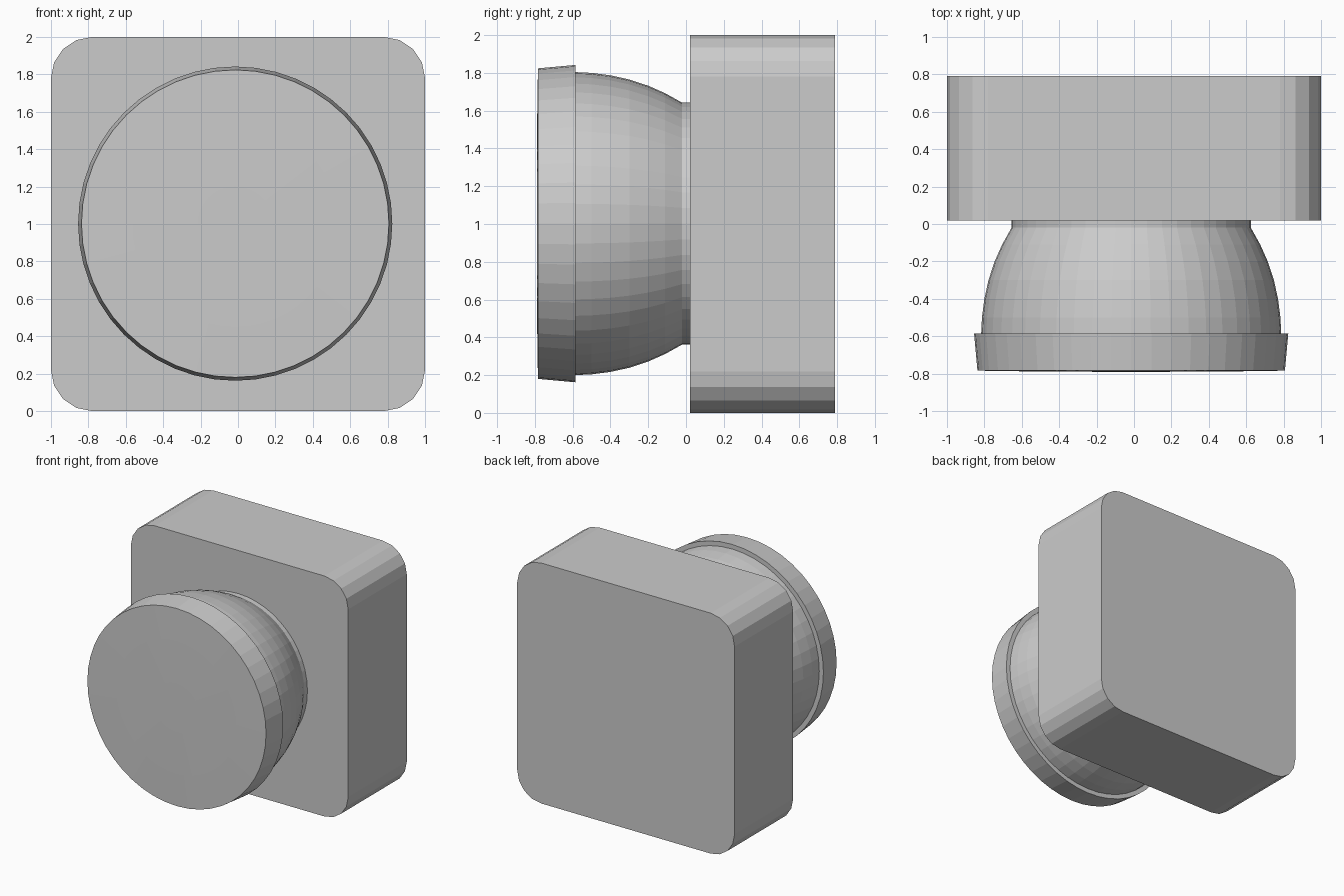
import bpy, bmesh
from math import sin, cos, pi

if "Cube" in bpy.data.objects:
    bpy.data.objects.remove(bpy.data.objects["Cube"])


def make_object(name, bm):
    bmesh.ops.recalc_face_normals(bm, faces=bm.faces[:])
    mesh = bpy.data.meshes.new(name)
    bm.to_mesh(mesh)
    bm.free()
    obj = bpy.data.objects.new(name, mesh)
    bpy.context.collection.objects.link(obj)
    return obj


def lathe_y(name, profile, cx, cz, segments=48):
    """Revolve (radius, y) points about the y direction and close both ends."""
    bm = bmesh.new()
    rings = [[bm.verts.new((cx + r * cos(2 * pi * i / segments), y,
                            cz + r * sin(2 * pi * i / segments)))
              for i in range(segments)] for r, y in profile]
    for a, b in zip(rings, rings[1:]):
        for i in range(segments):
            j = (i + 1) % segments
            bm.faces.new((a[i], a[j], b[j], b[i]))
    bm.faces.new(rings[0])
    bm.faces.new(rings[-1])
    return make_object(name, bm)


def rounded_block(name, half, radius, y0, y1, steps=4):
    """Square with rounded corners, extruded along y and standing on z = 0."""
    bm = bmesh.new()
    outline = []
    for k, (sx, sz) in enumerate(((1, 1), (-1, 1), (-1, -1), (1, -1))):
        for s in range(steps + 1):
            a = pi / 2 * (k + s / steps)
            outline.append((sx * (half - radius) + radius * cos(a),
                            half + sz * (half - radius) + radius * sin(a)))
    face = bm.faces.new([bm.verts.new((x, y0, z)) for x, z in outline])
    new = bmesh.ops.extrude_face_region(bm, geom=[face])["geom"]
    bmesh.ops.translate(bm, vec=(0, y1 - y0, 0),
                        verts=[v for v in new if isinstance(v, bmesh.types.BMVert)])
    return make_object(name, bm)


# Square backing block with rounded corners
rounded_block("backing_block", 1.0, 0.22, 0.02, 0.79)

# Flared body, stepped rim and very slightly domed front face
lathe_y("round_knob",
        [(0.64, 0.02), (0.64, -0.02), (0.69, -0.11), (0.73, -0.20),
         (0.763, -0.30), (0.785, -0.40), (0.798, -0.50), (0.802, -0.585),
         (0.84, -0.585), (0.822, -0.784), (0.55, -0.788), (0.2, -0.79)],
        -0.015, 1.002)
